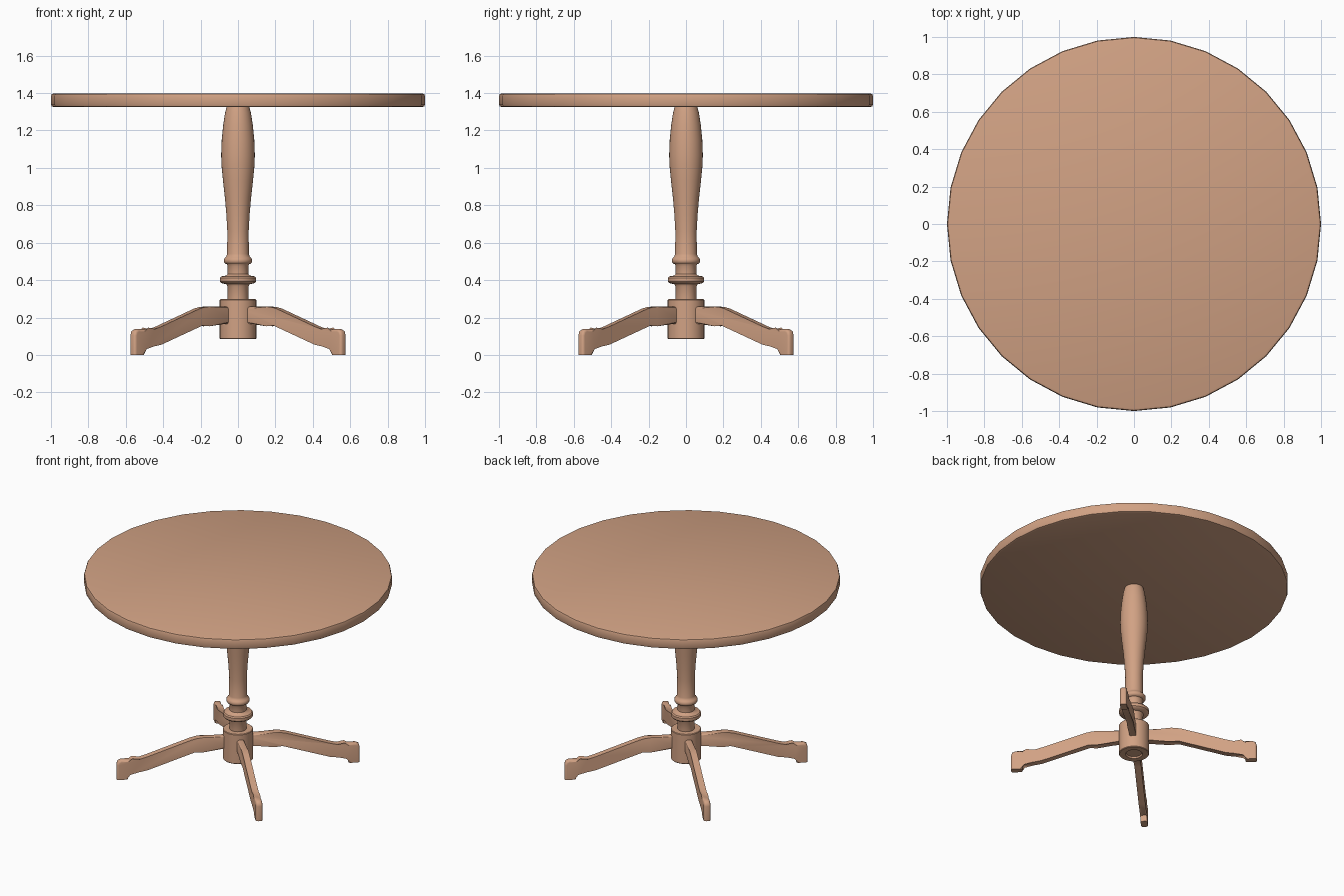
import bpy, bmesh, math

if "Cube" in bpy.data.objects:
    bpy.data.objects.remove(bpy.data.objects["Cube"])

wood = bpy.data.materials.new("light_wood")
wood.diffuse_color = (0.64, 0.36, 0.23, 1)
wood.use_nodes = True
wood.node_tree.nodes["Principled BSDF"].inputs["Base Color"].default_value = wood.diffuse_color


def finish(name, bm, angle=40):
    bmesh.ops.recalc_face_normals(bm, faces=bm.faces[:])
    me = bpy.data.meshes.new(name)
    bm.to_mesh(me)
    bm.free()
    me.materials.append(wood)
    ob = bpy.data.objects.new(name, me)
    bpy.context.collection.objects.link(ob)
    bpy.ops.object.select_all(action='DESELECT')
    ob.select_set(True)
    bpy.context.view_layer.objects.active = ob
    bpy.ops.object.shade_smooth_by_angle(angle=math.radians(angle))
    return ob


def lathe(name, profile, n=32):
    """Turn (radius, z) points round the z axis and cap both ends."""
    bm = bmesh.new()
    rings = [[bm.verts.new((r * math.cos(2 * math.pi * i / n),
                            r * math.sin(2 * math.pi * i / n), z))
              for i in range(n)] for r, z in profile]
    for a, b in zip(rings, rings[1:]):
        for i in range(n):
            j = (i + 1) % n
            bm.faces.new((a[i], a[j], b[j], b[i]))
    bm.faces.new(rings[0][::-1])
    bm.faces.new(rings[-1])
    return finish(name, bm)


# round top with softened rim
lathe("table_top", [(0.985, 1.325), (0.996, 1.329), (1, 1.34), (1, 1.383),
                    (0.996, 1.394), (0.985, 1.398)])

# turned column with two rings
lathe("column", [(0.055, 0.29), (0.055, 0.365), (0.062, 0.378), (0.09, 0.384),
                 (0.097, 0.392), (0.097, 0.412), (0.09, 0.42), (0.064, 0.424),
                 (0.055, 0.434), (0.055, 0.475), (0.06, 0.485), (0.07, 0.489),
                 (0.076, 0.498), (0.076, 0.510), (0.07, 0.52), (0.062, 0.527),
                 (0.058, 0.54), (0.057, 0.66), (0.062, 0.75), (0.07, 0.84),
                 (0.08, 0.93), (0.088, 1.01), (0.09, 1.07), (0.087, 1.15),
                 (0.079, 1.23), (0.069, 1.295), (0.06, 1.326)])

# hub with a shallow recess underneath
lathe("hub", [(0.05, 0.095), (0.055, 0.085), (0.094, 0.085), (0.098, 0.089),
              (0.098, 0.294), (0.094, 0.298), (0.05, 0.298)])

# leg side outline as (distance from centre, z)
outline = [(0.04, 0.167), (0.24, 0.167), (0.29, 0.157), (0.60, 0.055),
           (0.66, 0.045), (0.726, 0.045), (0.726, 0.0), (0.80, 0.0),
           (0.80, 0.105), (0.793, 0.128), (0.772, 0.138), (0.725, 0.138),
           (0.70, 0.132), (0.65, 0.138), (0.60, 0.152), (0.31, 0.248),
           (0.27, 0.256), (0.24, 0.258), (0.04, 0.258)]


def leg(name, angle):
    w = 0.022
    c, s = math.cos(angle), math.sin(angle)
    bm = bmesh.new()
    sides = [[bm.verts.new((r, y, z)) for r, z in outline] for y in (-w, w)]
    caps = [bm.faces.new(sides[0]), bm.faces.new(sides[1][::-1])]
    n = len(outline)
    for i in range(n):
        j = (i + 1) % n
        bm.faces.new((sides[0][j], sides[0][i], sides[1][i], sides[1][j]))
    # round the long edges, leaving the sole flat
    edges = [e for f in caps for e in f.edges
             if max(v.co.z for v in e.verts) > 0.001]
    bmesh.ops.bevel(bm, geom=edges, offset=0.014, segments=3, profile=0.5,
                    affect='EDGES', clamp_overlap=True)
    for v in bm.verts:
        x, y, z = v.co
        v.co = (x * c - y * s, x * s + y * c, max(z, 0))
    finish(name, bm, 50)


# four diagonal legs
for k in range(4):
    leg("leg_%d" % (k + 1), math.radians(45 + 90 * k))
